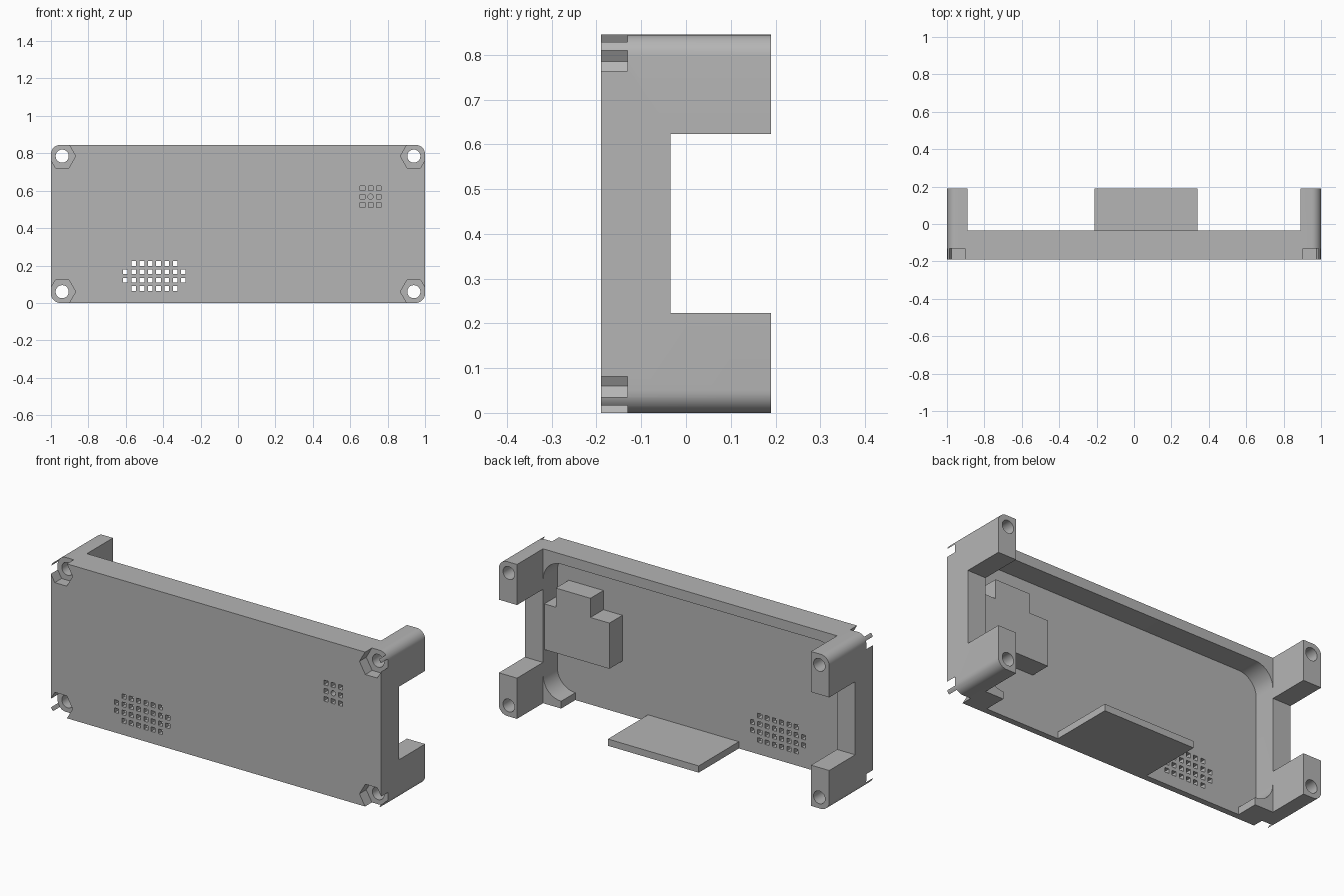
import bpy, bmesh
from math import cos, sin, pi, radians

old = bpy.data.objects.get("Cube")
if old:
    bpy.data.objects.remove(old, do_unlink=True)

W, D, H = 1.0, 0.19, 0.845        # half width, half depth, height
FLOOR, RIM = -0.157, -0.035       # inner floor and rim levels along y
INNER = 0.89                      # half width between the posts
BOLTS = [(x, z) for x in (-0.94, 0.94) for z in (0.06, H - 0.06)]

grey = bpy.data.materials.new("plain grey")
grey.use_nodes = True
GREY = (0.46, 0.46, 0.46, 1)
grey.diffuse_color = GREY
grey.node_tree.nodes["Principled BSDF"].inputs["Base Color"].default_value = GREY


def rect(x0, x1, z0, z1):
    return [(x0, z0), (x1, z0), (x1, z1), (x0, z1)]


def rounded(x0, x1, z0, z1, r, n=10):
    corners = [(x1 - r, z1 - r), (x0 + r, z1 - r), (x0 + r, z0 + r), (x1 - r, z0 + r)]
    return [(cx + r * cos((q + i / n) * pi / 2), cz + r * sin((q + i / n) * pi / 2))
            for q, (cx, cz) in enumerate(corners) for i in range(n + 1)]


def ring(cx, cz, r, n):
    return [(cx + r * cos(2 * pi * i / n), cz + r * sin(2 * pi * i / n)) for i in range(n)]


def prism(name, outlines, y0, y1):
    """Extrude outlines in the xz plane from y0 to y1."""
    bm = bmesh.new()
    for pts in outlines:
        face = bm.faces.new([bm.verts.new((x, y0, z)) for x, z in pts])
        ext = bmesh.ops.extrude_face_region(bm, geom=[face], use_keep_orig=True)
        verts = [v for v in ext["geom"] if isinstance(v, bmesh.types.BMVert)]
        bmesh.ops.translate(bm, vec=(0, y1 - y0, 0), verts=verts)
    bmesh.ops.recalc_face_normals(bm, faces=bm.faces)
    mesh = bpy.data.meshes.new(name)
    bm.to_mesh(mesh)
    bm.free()
    mesh.materials.append(grey)
    obj = bpy.data.objects.new(name, mesh)
    bpy.context.collection.objects.link(obj)
    return obj


def cut(target, outlines, y0, y1):
    """Subtract extruded outlines from the target."""
    cutter = prism("cutter", outlines, y0, y1)
    cutter.hide_render = True
    mod = target.modifiers.new("cut", "BOOLEAN")
    mod.operation, mod.solver, mod.object = "DIFFERENCE", "EXACT", cutter
    bpy.context.view_layer.objects.active = target
    bpy.ops.object.modifier_apply(modifier=mod.name)
    bpy.data.objects.remove(cutter, do_unlink=True)


# Shell: rounded block, cut back to a rim with four corner posts
shell = prism("case_shell", [rounded(-W, W, 0, H, 0.05)], -D, D)
cut(shell, [rect(-INNER, INNER, -1, 2)], RIM, 1)
cut(shell, [rect(-2, 2, 0.223, 0.623)], RIM, 1)

# Inner pocket with rounded corners, open along the bottom
cut(shell, [rounded(-INNER + 0.001, INNER - 0.001, 0.04, 0.79, 0.11)], FLOOR, 0.02)
cut(shell, [rect(-0.78, 0.78, -0.1, 0.2)], FLOOR, 0.03)

# Hexagonal nut recesses and bolt holes
cut(shell, [ring(x, z, 0.072, 6) for x, z in BOLTS], -1, -0.131)
cut(shell, [ring(x, z, 0.035, 32) for x, z in BOLTS], -1, 1)

# Speaker grille: four rows of square holes, outer rows shorter
h = 0.0125
speaker = [(-0.447 + (i - 3.5) * 0.0443, 0.144 + (j - 1.5) * 0.0445)
           for j in range(4) for i in range(8) if j in (1, 2) or 0 < i < 7]
# Microphone grille: square grid with a round middle hole
mic = [(0.709 + i * 0.0435, 0.568 + j * 0.0445)
       for i in (-1, 0, 1) for j in (-1, 0, 1)]
holes = [rect(x - h, x + h, z - h, z + h) for x, z in speaker + mic if (x, z) != mic[4]]
cut(shell, holes + [ring(*mic[4], 0.014, 16)], -1, -0.1)

# Microphone housing behind its grille, with a raised tab
housing = prism("microphone_housing", [[
    (0.495, 0.29), (0.895, 0.29), (0.895, 0.54), (0.82, 0.54),
    (0.82, 0.645), (0.61, 0.645), (0.61, 0.54), (0.495, 0.54)]], FLOOR, -0.045)

# Flat shelf standing out at the bottom
shelf = prism("bottom_shelf", [rect(-0.21, 0.34, 0, 0.037)], FLOOR, D)

for obj in (shell, housing, shelf):
    bpy.ops.object.select_all(action="DESELECT")
    obj.select_set(True)
    bpy.context.view_layer.objects.active = obj
    bpy.ops.object.shade_smooth_by_angle(angle=radians(30))
